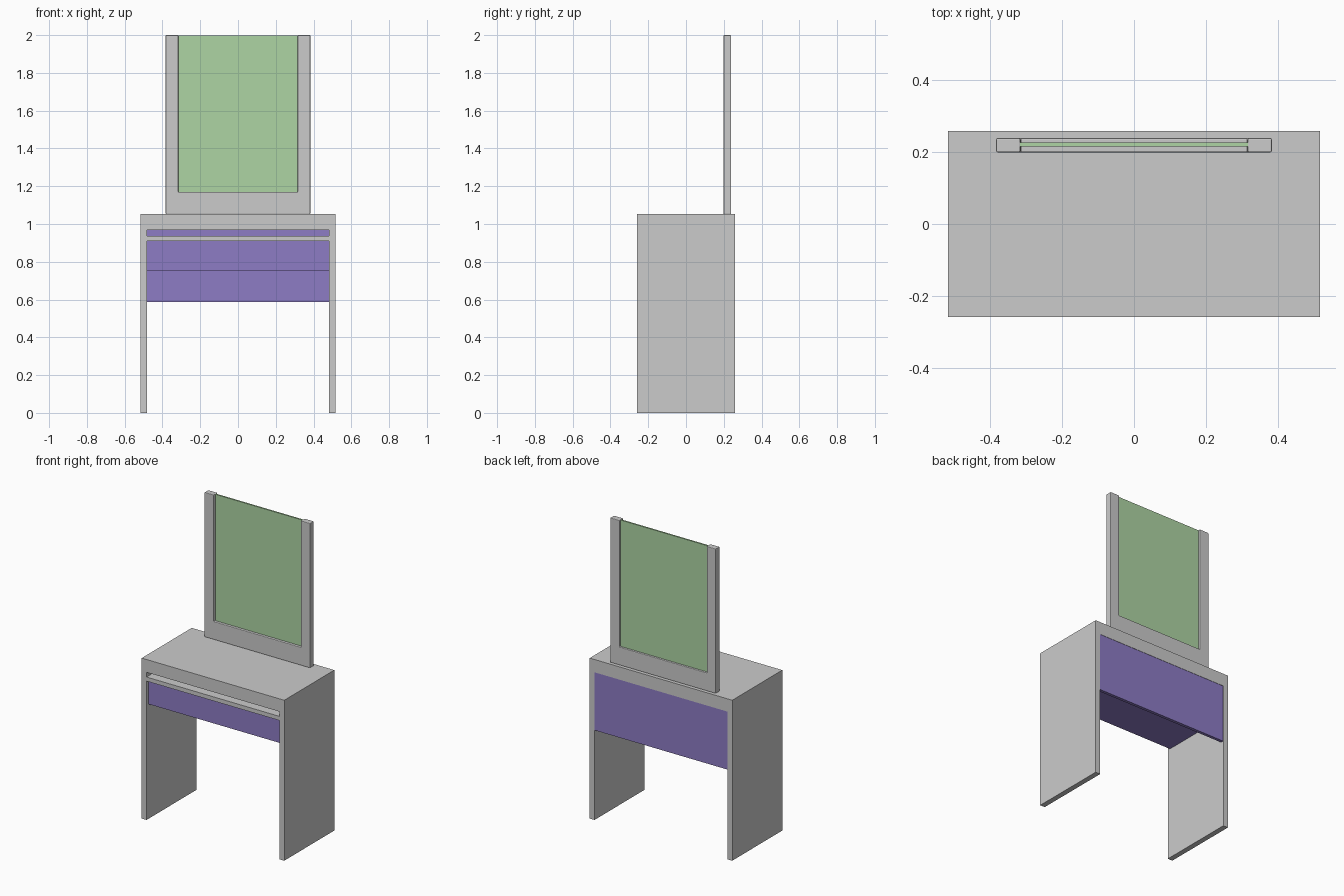
import bpy, bmesh

if "Cube" in bpy.data.objects:
    bpy.data.objects.remove(bpy.data.objects["Cube"])


def material(name, color):
    m = bpy.data.materials.new(name)
    m.diffuse_color = color
    m.use_nodes = True
    m.node_tree.nodes["Principled BSDF"].inputs["Base Color"].default_value = m.diffuse_color
    return m


purple = material("purple_panel", (0.27, 0.20, 0.56, 1))
green = material("mirror_green", (0.42, 0.66, 0.37, 1))


def prism(name, outline, y0, y1, mat=None, bevel=0):
    """Extrude an XZ outline from y0 to y1."""
    bm = bmesh.new()
    face = bm.faces.new([bm.verts.new((x, y0, z)) for x, z in outline])
    ext = bmesh.ops.extrude_face_region(bm, geom=[face])
    verts = [g for g in ext["geom"] if isinstance(g, bmesh.types.BMVert)]
    bmesh.ops.translate(bm, verts=verts, vec=(0, y1 - y0, 0))
    bmesh.ops.recalc_face_normals(bm, faces=bm.faces)
    me = bpy.data.meshes.new(name)
    bm.to_mesh(me)
    bm.free()
    ob = bpy.data.objects.new(name, me)
    bpy.context.collection.objects.link(ob)
    if mat:
        me.materials.append(mat)
    if bevel:
        mod = ob.modifiers.new("bevel", "BEVEL")
        mod.width = bevel
        mod.segments = 2
    return ob


def slab(name, half_x, y0, y1, z0, z1, mat=None):
    outline = [(-half_x, z0), (half_x, z0), (half_x, z1), (-half_x, z1)]
    return prism(name, outline, y0, y1, mat)


def u_outline(outer, inner, z_open, z_inner, z_closed):
    """U shape: open end at z_open, closed bar from z_inner to z_closed."""
    half = [(outer, z_closed), (outer, z_open), (inner, z_open), (inner, z_inner)]
    return half + [(-x, z) for x, z in reversed(half)]


D = 0.259   # half depth
IN = 0.482  # half of the inner width

# Table case: top and two side panels
prism("table_case", u_outline(0.517, IN, 0, 0.968, 1.052), -D, D)

# Rear panel, shelf under the slot, and recessed drawer
slab("back_panel", IN, D - 0.022, D - 0.002, 0.587, 0.968, purple)
slab("shelf", IN, -D, D - 0.022, 0.91, 0.937)
slab("drawer", IN, -D + 0.02, D - 0.022, 0.752, 0.91, purple)

# Mirror frame (open at the top) and its glass
prism("mirror_frame", u_outline(0.383, 0.316, 2.0, 1.17, 1.052), 0.199, 0.239, bevel=0.004)
slab("mirror_glass", 0.318, 0.216, 0.226, 1.165, 1.998, green)
